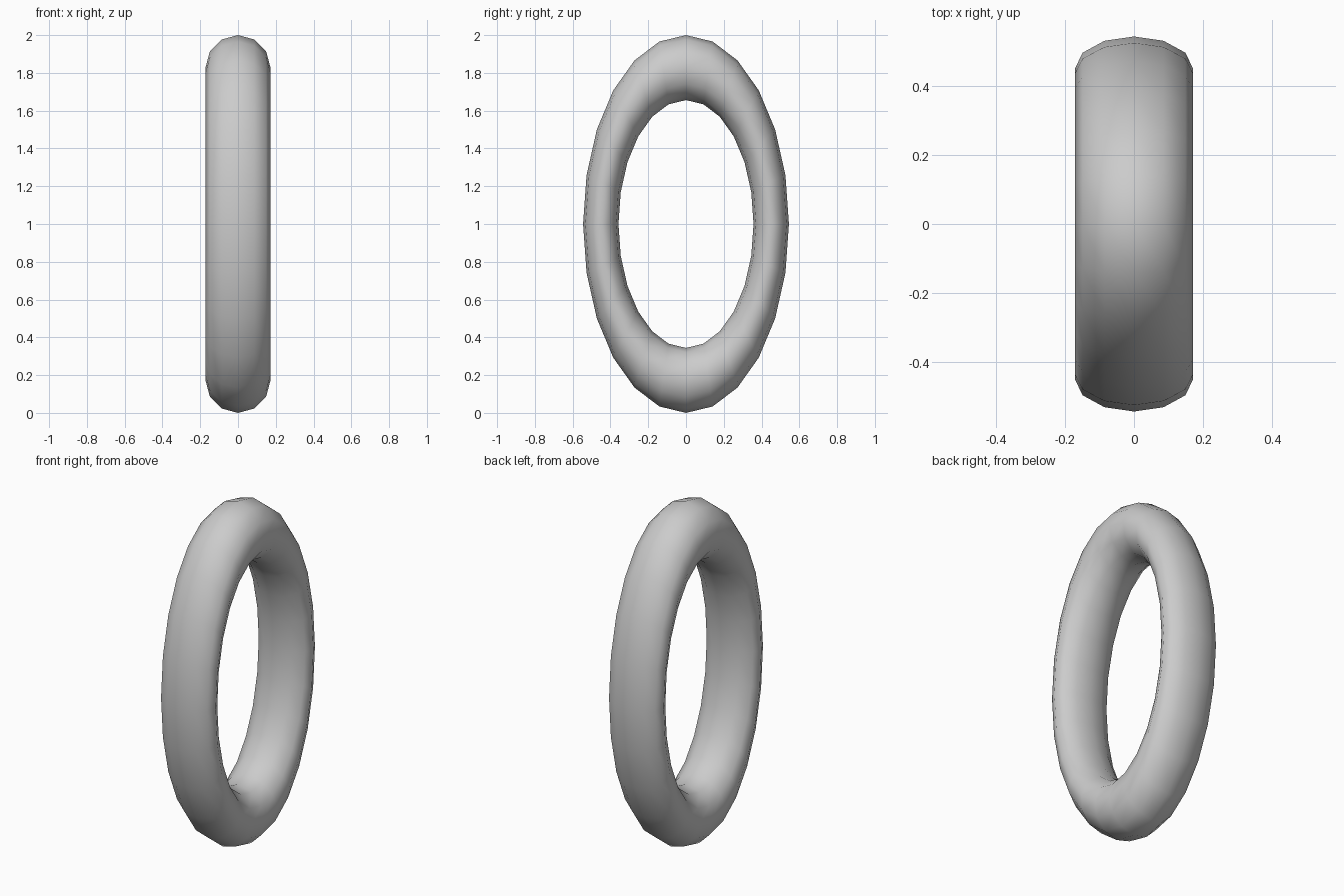
import bpy
from math import pi

if "Cube" in bpy.data.objects:
    bpy.data.objects.remove(bpy.data.objects["Cube"])

# Ring: 24 x 12 torus standing upright, axis along x, squashed in y into an oval
bpy.ops.mesh.primitive_torus_add(
    major_segments=24, minor_segments=12,
    major_radius=0.828, minor_radius=0.172,
    location=(0, 0, 1), rotation=(0, pi / 2, 0))
ring = bpy.context.object
ring.name = "oval_ring"
ring.scale = (1, 0.545, 1)
bpy.ops.object.transform_apply(location=True, rotation=True, scale=True)
bpy.ops.object.shade_smooth()
